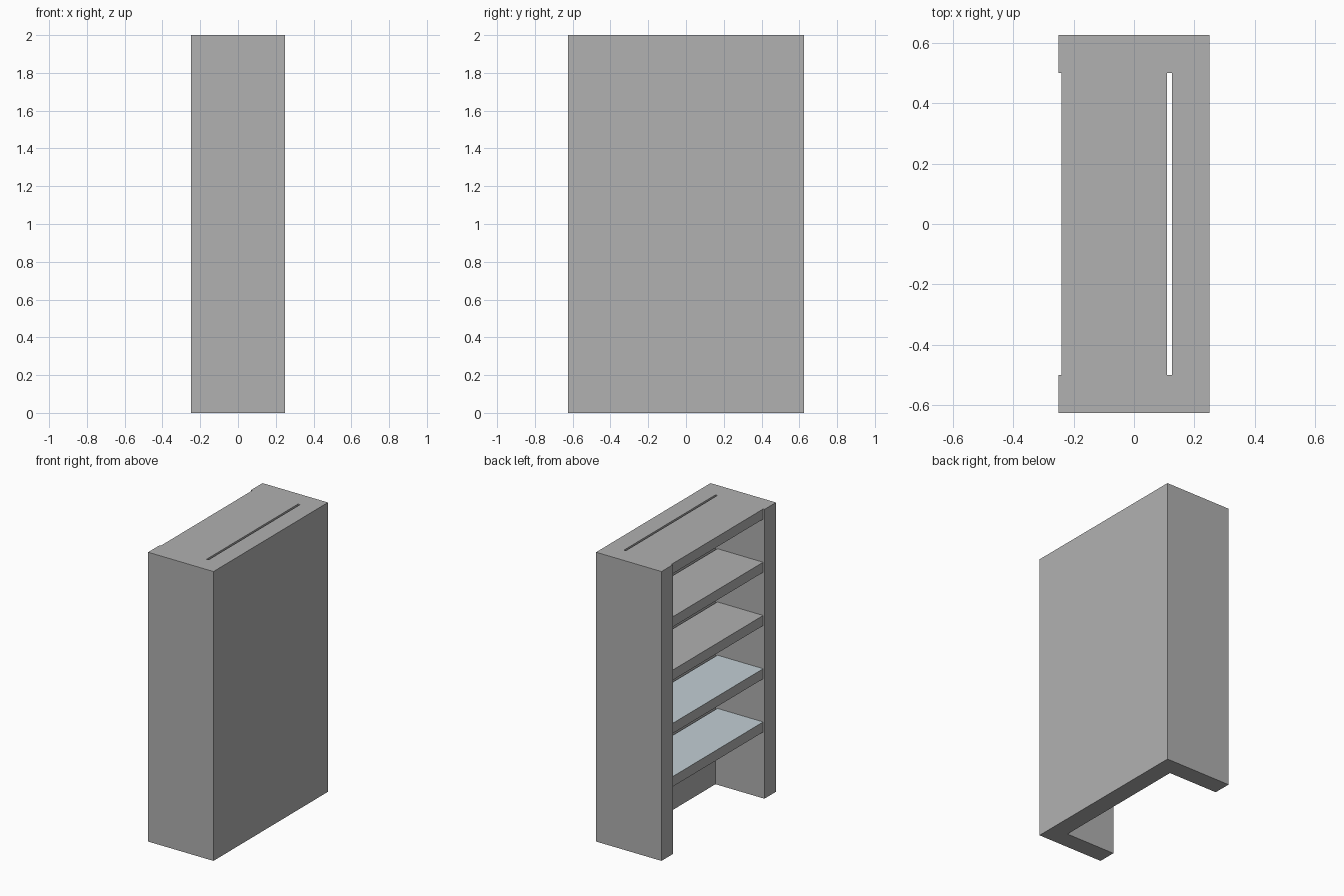
import bpy, bmesh

if "Cube" in bpy.data.objects:
    bpy.data.objects.remove(bpy.data.objects["Cube"])

HEIGHT = 2.0


def material(name, rgb):
    m = bpy.data.materials.new(name)
    m.diffuse_color = (*rgb, 1.0)
    m.use_nodes = True
    m.node_tree.nodes["Principled BSDF"].inputs["Base Color"].default_value = m.diffuse_color
    return m


grey = material("grey", (0.44, 0.44, 0.44))
pale_blue = material("pale_blue", (0.54, 0.62, 0.66))


def prism(name, outline, z0, z1, mats, top_index=0):
    """Extrude a plan outline from z0 to z1; upward faces get top_index."""
    bm = bmesh.new()
    base = bm.faces.new([bm.verts.new((x, y, z0)) for x, y in outline])
    ext = bmesh.ops.extrude_face_region(bm, geom=[base], use_keep_orig=True)
    moved = [v for v in ext["geom"] if isinstance(v, bmesh.types.BMVert)]
    bmesh.ops.translate(bm, verts=moved, vec=(0, 0, z1 - z0))
    bmesh.ops.recalc_face_normals(bm, faces=bm.faces)
    bm.normal_update()
    for f in bm.faces:
        f.material_index = top_index if f.normal.z > 0.5 else 0
    mesh = bpy.data.meshes.new(name)
    bm.to_mesh(mesh)
    bm.free()
    for m in mats:
        mesh.materials.append(m)
    ob = bpy.data.objects.new(name, mesh)
    bpy.context.collection.objects.link(ob)
    return ob


# U-shaped case: two thick sides joined by the rear panel, open at the bottom
prism("case", [(-0.25, -0.625), (0.25, -0.625), (0.25, 0.625), (-0.25, 0.625),
               (-0.25, 0.5), (0.125, 0.5), (0.125, -0.5), (-0.25, -0.5)],
      0.0, HEIGHT, [grey])

# Five shelves, leaving a narrow slot in front of the rear panel
SPACING, THICK = 0.368, 0.07
plan = [(-0.24, -0.5), (0.11, -0.5), (0.11, 0.5), (-0.24, 0.5)]
for i in range(5):
    top = HEIGHT - i * SPACING
    name = "top_shelf" if i == 0 else f"shelf_{i}"
    # The two lowest shelves have pale blue tops
    if i >= 3:
        prism(name, plan, top - THICK, top, [grey, pale_blue], 1)
    else:
        prism(name, plan, top - THICK, top, [grey])
